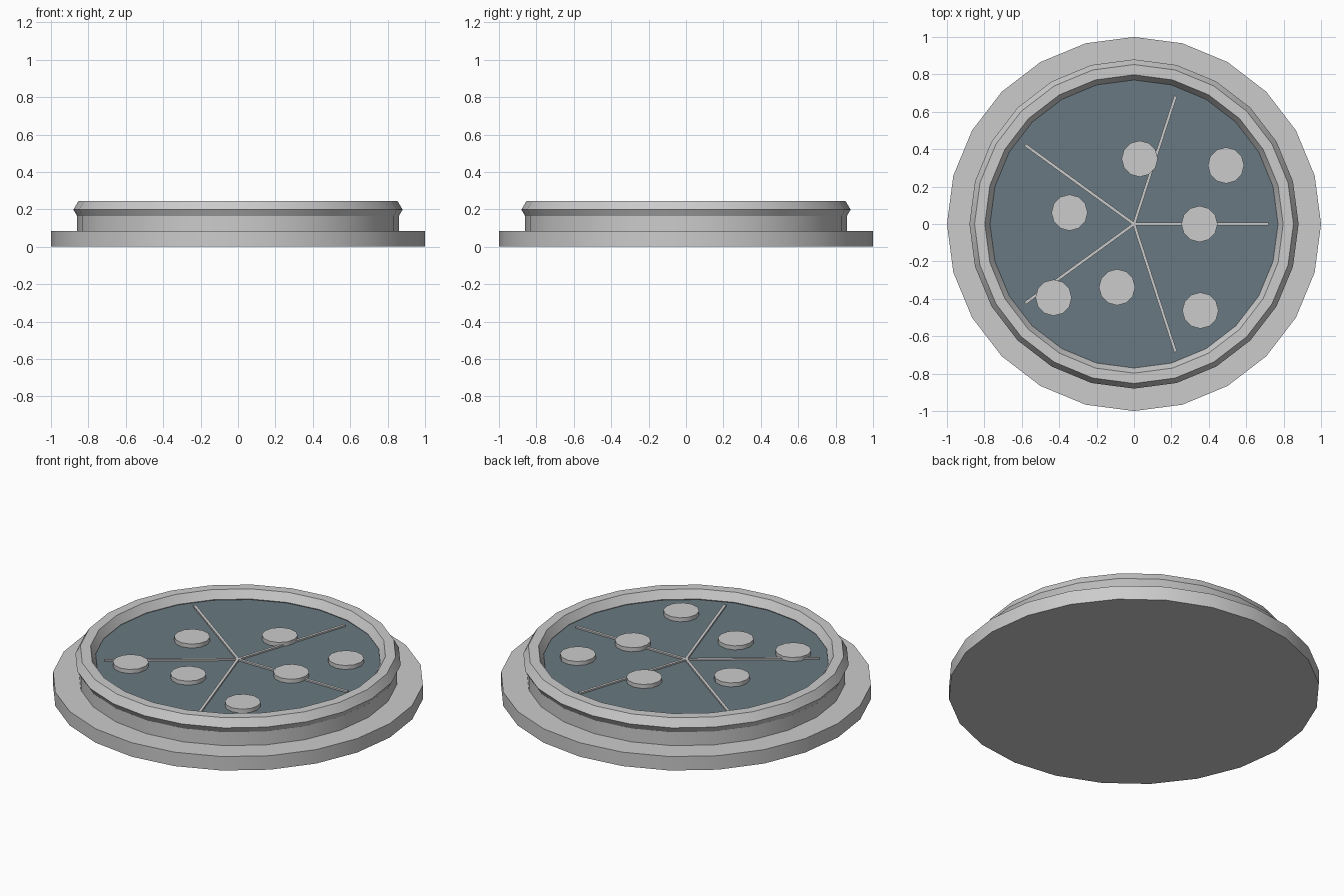
import bpy
from math import radians, cos, sin

if "Cube" in bpy.data.objects:
    bpy.data.objects.remove(bpy.data.objects["Cube"])


def finish(obj, name, mat=None):
    obj.name = name
    bpy.ops.object.shade_smooth_by_angle(angle=radians(35))
    if mat:
        obj.data.materials.append(mat)
    return obj


def disc(name, r, z0, z1, sides, x=0, y=0, mat=None):
    bpy.ops.mesh.primitive_cylinder_add(vertices=sides, radius=r, depth=z1 - z0,
                                        location=(x, y, (z0 + z1) / 2))
    return finish(bpy.context.object, name, mat)


blue = bpy.data.materials.new("blue_grey")
blue.diffuse_color = (0.14, 0.19, 0.22, 1)
blue.use_nodes = True
blue.node_tree.nodes["Principled BSDF"].inputs["Base Color"].default_value = blue.diffuse_color

# Stepped base
disc("base_flange", 1.0, 0.0, 0.083, 24)
disc("body", 0.86, 0.083, 0.163, 24)

# Hexagonal-section rim
bpy.ops.mesh.primitive_torus_add(major_segments=24, minor_segments=6,
                                 major_radius=0.825, minor_radius=0.055,
                                 location=(0, 0, 0.198))
finish(bpy.context.object, "rim")

# Recessed blue surface
WATER = 0.193
disc("surface_plate", 0.79, 0.163, WATER, 24, mat=blue)

# Five thin radial ribs
for i in range(5):
    a = radians(72 * i)
    bpy.ops.mesh.primitive_cube_add(size=1, location=(0.36 * cos(a), 0.36 * sin(a), WATER + 0.002),
                                    rotation=(0, 0, a))
    rib = bpy.context.object
    rib.scale = (0.72, 0.016, 0.014)
    rib.name = f"rib_{i + 1}"

# Raised pads: inner four and outer three, 85 degrees apart
pads = [(0.35, 85 * i) for i in range(4)] + [(0.583, 222.5 + 85 * i) for i in range(3)]
for i, (r, deg) in enumerate(pads):
    a = radians(deg)
    disc(f"pad_{i + 1}", 0.097, WATER - 0.005, 0.217, 12, r * cos(a), r * sin(a))
